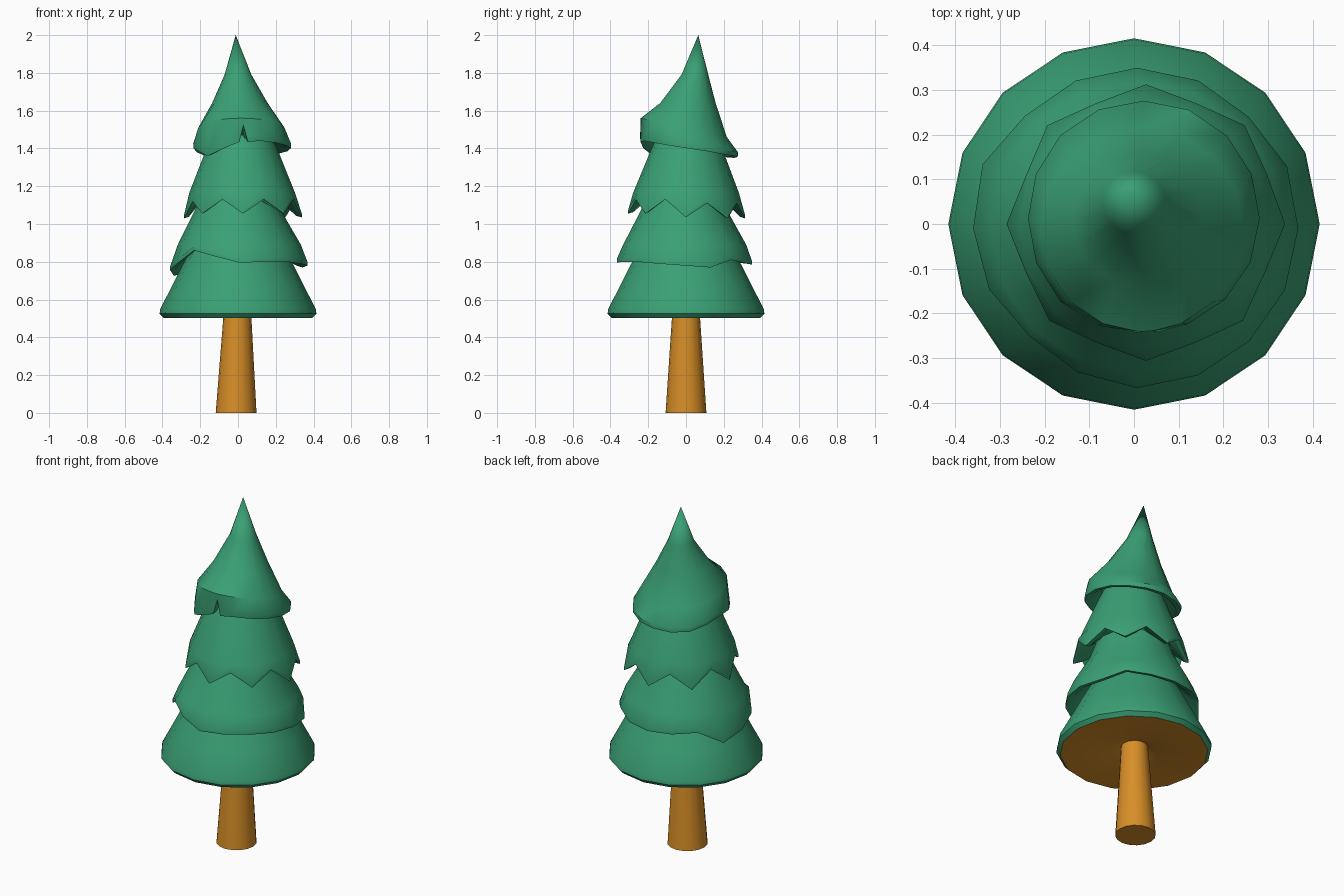
import bpy, bmesh
from math import cos, sin, pi, radians
from mathutils import Vector

if "Cube" in bpy.data.objects:
    bpy.data.objects.remove(bpy.data.objects["Cube"])


def material(name, colour):
    m = bpy.data.materials.new(name)
    m.diffuse_color = (*colour, 1)
    m.use_nodes = True
    m.node_tree.nodes["Principled BSDF"].inputs["Base Color"].default_value = m.diffuse_color
    return m


GREEN = material("pine green", (0.042, 0.352, 0.178))
BROWN = material("warm bark brown", (0.68, 0.27, 0.02))
STEPS = list(range(16))                      # sixteen-sided rings


def ring(cx, cy, r, z, steps=STEPS, tilt=0):
    """Circle of points; tilt lowers the back and lifts the front."""
    return [Vector((cx + r * cos(k * pi / 8), cy + r * sin(k * pi / 8),
                    z - tilt * sin(k * pi / 8))) for k in steps]


def rim(cx, cy, r, heights, steps=STEPS, dz=0.0, slope=0.25):
    """Wavy circle: raised points also move inwards."""
    low = min(heights)
    return [Vector((cx + (r - slope * (h - low)) * cos(k * pi / 8),
                    cy + (r - slope * (h - low)) * sin(k * pi / 8), h + dz))
            for k, h in zip(steps, heights)]


def loft(name, rings, mat, apex=None, caps=False):
    """Skin a stack of rings, optionally with a point or end caps."""
    bm = bmesh.new()
    loops = [[bm.verts.new(p) for p in pts] for pts in rings]
    n = len(loops[0])
    for a, b in zip(loops, loops[1:]):
        for i in range(n):
            j = (i + 1) % n
            bm.faces.new((a[i], a[j], b[j], b[i]))
    if apex:
        tip = bm.verts.new(apex)
        for i in range(n):
            bm.faces.new((loops[-1][i], loops[-1][(i + 1) % n], tip))
    if caps:
        bm.faces.new(loops[0][::-1])
        bm.faces.new(loops[-1])
    me = bpy.data.meshes.new(name)
    bm.to_mesh(me)
    bm.free()
    me.materials.append(mat)
    ob = bpy.data.objects.new(name, me)
    bpy.context.collection.objects.link(ob)
    bpy.ops.object.select_all(action='DESELECT')
    ob.select_set(True)
    bpy.context.view_layer.objects.active = ob
    bpy.ops.object.shade_smooth_by_angle(angle=radians(40))
    return ob


# Trunk and the brown underside of the lowest branches
loft("trunk", [ring(-0.01, 0, 0.108, 0), ring(-0.003, 0, 0.072, 0.54)], BROWN, caps=True)
loft("canopy_underside", [ring(-0.003, 0, 0.068, 0.54), ring(0, 0, 0.14, 0.515),
                          ring(0, 0, 0.395, 0.503)][::1], BROWN).data.flip_normals()

# Lowest tier: plain round skirt
loft("branch_tier_bottom", [ring(0, 0, 0.395, 0.503), ring(0, 0, 0.415, 0.525),
                            ring(0, 0, 0.412, 0.55), ring(0, 0, 0.345, 0.68),
                            ring(0, 0, 0.295, 0.78), ring(0, 0, 0.23, 0.90)], GREEN)

# Second tier: gently wavy rim
wave = [0.78, 0.77, 0.81, 0.79, 0.785, 0.79, 0.80, 0.725,
        0.755, 0.79, 0.86, 0.83, 0.795, 0.80, 0.80, 0.79]
loft("branch_tier_lower", [ring(0, 0, 0.235, 0.88),
                           rim(0.005, -0.01, 0.345, wave, dz=0.008),
                           rim(0.007, -0.01, 0.374, wave),
                           rim(0.007, -0.01, 0.374, wave, dz=0.02),
                           ring(0.007, -0.007, 0.326, 0.89),
                           ring(0, -0.01, 0.24, 1.05), ring(0.01, 0, 0.20, 1.15)], GREEN)

# Third tier: zigzag rim
zigzag = [1.035, 1.11, 1.03, 1.11, 1.03, 1.11, 1.03, 1.12,
          1.03, 1.12, 1.055, 1.13, 1.055, 1.13, 1.055, 1.13]
loft("branch_tier_upper", [ring(0.01, 0, 0.20, 1.145),
                           rim(0.025, 0, 0.285, zigzag, dz=0.008),
                           rim(0.027, 0, 0.312, zigzag),
                           rim(0.027, 0, 0.312, zigzag, dz=0.02),
                           ring(0.022, 0, 0.28, 1.165),
                           ring(0.02, 0.005, 0.183, 1.41),
                           ring(0.02, 0.005, 0.15, 1.48)], GREEN)

# Top tier: tilted rim with a narrow notch at the front, leaning tip
steps = list(range(12)) + [11.85, 12.07, 12.3] + [13, 14, 15]
edge = [1.40, 1.385, 1.37, 1.36, 1.355, 1.35, 1.355, 1.38, 1.40,
        1.39, 1.36, 1.40, 1.435, 1.52, 1.435, 1.44, 1.43, 1.415]
loft("branch_tier_top", [ring(0.02, 0.005, 0.165, 1.47, steps),
                         rim(0.022, 0.012, 0.235, edge, steps, 0.005, 0.1),
                         rim(0.022, 0.012, 0.262, edge, steps, 0, 0.1),
                         rim(0.022, 0.012, 0.264, edge, steps, 0.025, 0.1),
                         ring(0.018, -0.012, 0.228, 1.51, steps, 0.05),
                         ring(0.01, 0.01, 0.147, 1.64, steps),
                         ring(0.0, 0.047, 0.071, 1.79, steps)],
     GREEN, apex=(-0.012, 0.065, 2.0))
